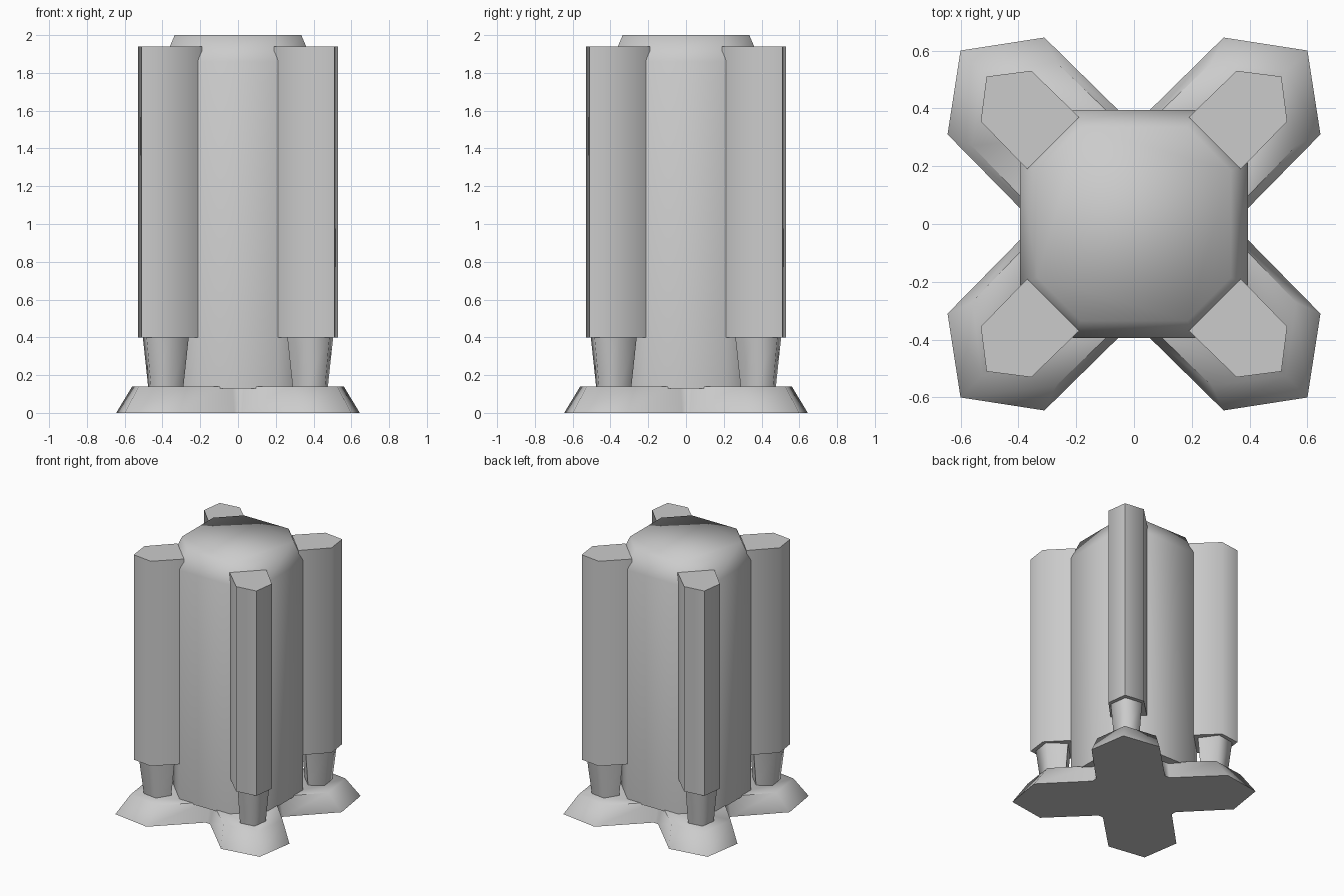
import bpy, bmesh, math

if "Cube" in bpy.data.objects:
    bpy.data.objects.remove(bpy.data.objects["Cube"])

grey = bpy.data.materials.new("light grey")
grey.diffuse_color = (0.6, 0.6, 0.6, 1)
grey.use_nodes = True
grey.node_tree.nodes["Principled BSDF"].inputs["Base Color"].default_value = grey.diffuse_color


def quarter_turns(points):
    """Repeat a profile segment around z, four times."""
    out = []
    for k in range(4):
        for x, y in points:
            for _ in range(k):
                x, y = -y, x
            out.append((x, y))
    return out


def loft(name, rings, angle=50):
    """Closed solid through rings of equal point count: [(z, points), ...]."""
    bm = bmesh.new()
    loops = [[bm.verts.new((x, y, z)) for x, y in pts] for z, pts in rings]
    n = len(loops[0])
    for a, b in zip(loops, loops[1:]):
        for i in range(n):
            j = (i + 1) % n
            bm.faces.new((a[i], a[j], b[j], b[i]))
    bm.faces.new(loops[0][::-1])
    bm.faces.new(loops[-1])
    bmesh.ops.recalc_face_normals(bm, faces=bm.faces)
    me = bpy.data.meshes.new(name)
    bm.to_mesh(me)
    bm.free()
    me.materials.append(grey)
    ob = bpy.data.objects.new(name, me)
    bpy.context.collection.objects.link(ob)
    bpy.ops.object.select_all(action='DESELECT')
    ob.select_set(True)
    bpy.context.view_layer.objects.active = ob
    bpy.ops.object.shade_smooth_by_angle(angle=math.radians(angle))
    return ob


def turned(points, k):
    return quarter_turns(points)[k * len(points):(k + 1) * len(points)]


# four-lobed foot plate with sloping sides
foot_low = quarter_turns([(0.36, 0.02), (0.645, 0.31), (0.60, 0.60), (0.31, 0.645), (0.02, 0.36)])
foot_top = quarter_turns([(0.33, 0.03), (0.56, 0.27), (0.525, 0.525), (0.27, 0.56), (0.03, 0.33)])
loft("foot_plate", [(0, foot_low), (0.14, foot_top)], 75)

# eight-sided core with a bevelled cap on top
core = quarter_turns([(0.395, -0.21), (0.395, 0.21)])
cap = quarter_turns([(0.335, -0.185), (0.335, 0.185)])
loft("core_with_cap", [(0.13, core), (1.86, core), (2.0, cap)], 75)

# corner columns and the tapered legs below them
column = [(0.37, 0.19), (0.53, 0.355), (0.51, 0.51), (0.355, 0.53), (0.19, 0.37)]
leg_top = [(0.38, 0.26), (0.505, 0.35), (0.485, 0.485), (0.35, 0.505), (0.26, 0.38)]
leg_low = [(0.38, 0.29), (0.475, 0.35), (0.46, 0.46), (0.35, 0.475), (0.29, 0.38)]
for k, place in enumerate(("back_right", "back_left", "front_left", "front_right")):
    loft("column_" + place, [(0.40, turned(column, k)), (1.94, turned(column, k))], 75)
    loft("leg_" + place, [(0.13, turned(leg_low, k)), (0.41, turned(leg_top, k))], 75)
